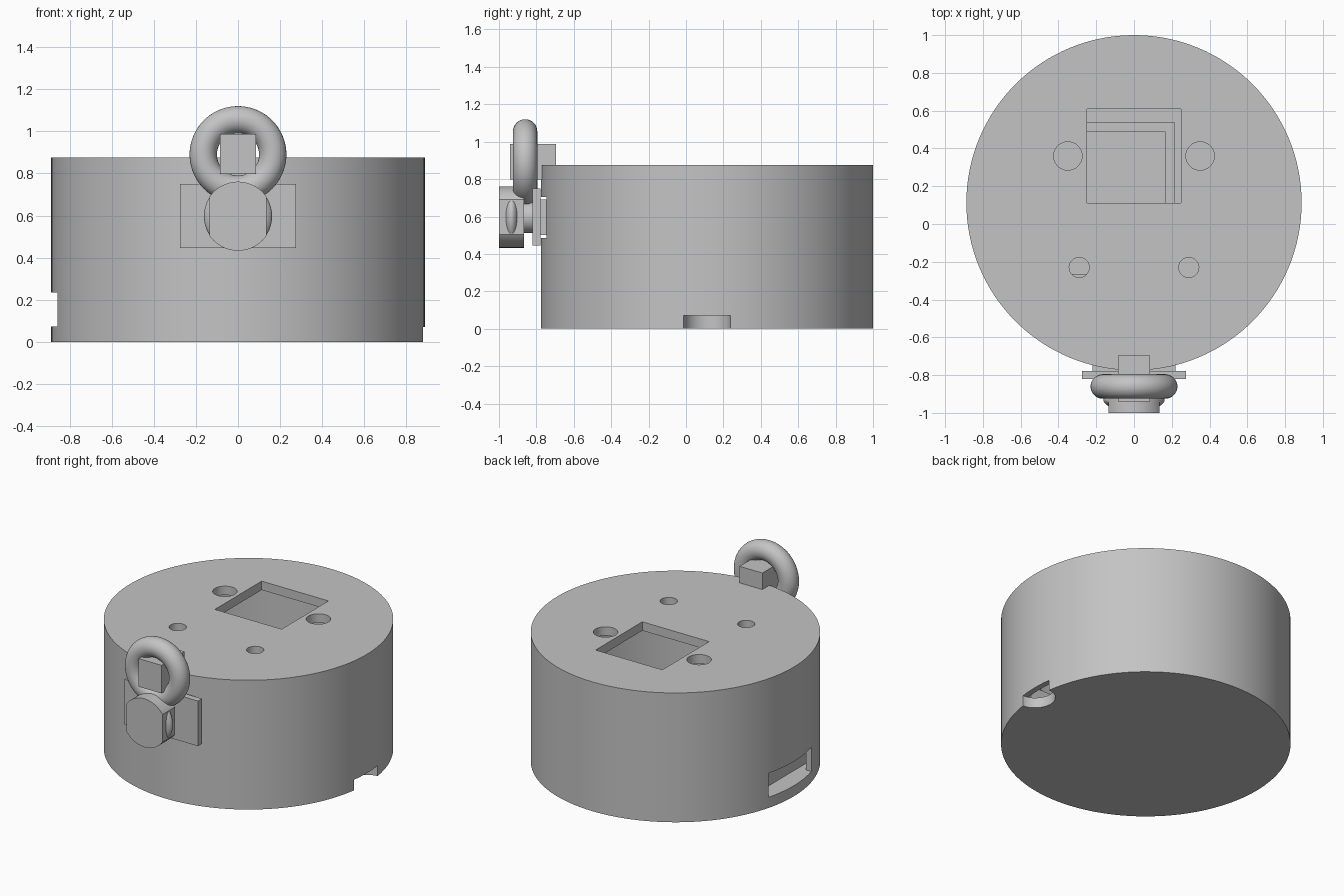
import bpy
from math import pi, radians

if "Cube" in bpy.data.objects:
    bpy.data.objects.remove(bpy.data.objects["Cube"], do_unlink=True)

grey = bpy.data.materials.new("plain grey")
grey.use_nodes = True
COLOUR = (0.55, 0.55, 0.55, 1)
grey.diffuse_color = COLOUR
grey.node_tree.nodes["Principled BSDF"].inputs["Base Color"].default_value = COLOUR

CY = 0.1125      # centre of the round housing in y
R = 0.8875       # housing radius
HEIGHT = 0.875


def finish(name):
    ob = bpy.context.object
    ob.name = name
    ob.data.name = name
    ob.data.materials.clear()
    ob.data.materials.append(grey)
    return ob


def box(name, x, y, z):
    """Box from (low, high) pairs along each axis."""
    bpy.ops.mesh.primitive_cube_add(size=1)
    ob = finish(name)
    ob.location = [(a + b) / 2 for a, b in (x, y, z)]
    ob.scale = [b - a for a, b in (x, y, z)]
    bpy.ops.object.transform_apply(location=True, rotation=False, scale=True)
    return ob


def upright(name, x, y, r, z, sides=64):
    """Vertical cylinder between two heights."""
    bpy.ops.mesh.primitive_cylinder_add(
        vertices=sides, radius=r, depth=z[1] - z[0], location=(x, y, sum(z) / 2))
    return finish(name)


def facing(name, r, y, z, sides=64):
    """Cylinder along y, centred on x = 0."""
    bpy.ops.mesh.primitive_cylinder_add(
        vertices=sides, radius=r, depth=y[1] - y[0],
        location=(0, sum(y) / 2, z), rotation=(pi / 2, 0, 0))
    return finish(name)


def boolean(ob, cutter, operation="DIFFERENCE"):
    mod = ob.modifiers.new("cut", "BOOLEAN")
    mod.operation = operation
    mod.solver = "EXACT"
    mod.object = cutter
    bpy.ops.object.select_all(action="DESELECT")
    bpy.context.view_layer.objects.active = ob
    ob.select_set(True)
    bpy.ops.object.modifier_apply(modifier=mod.name)
    bpy.data.objects.remove(cutter, do_unlink=True)


def smooth(ob):
    bpy.ops.object.select_all(action="DESELECT")
    bpy.context.view_layer.objects.active = ob
    ob.select_set(True)
    bpy.ops.object.shade_smooth_by_angle(angle=radians(30))


# Hollow round housing
housing = upright("housing", 0, CY, R, (0, HEIGHT), 128)
boolean(housing, upright("cavity", 0, CY, 0.85, (0.07, 0.815), 128))

# Square opening and round holes in the lid
lid = (0.75, 1)
boolean(housing, box("lid_opening", (-0.25, 0.25), (0.11, 0.61), lid))
for side in (-1, 1):
    boolean(housing, upright("large_hole", side * 0.35, 0.36, 0.075, lid))
    boolean(housing, upright("small_hole", side * 0.29, -0.23, 0.053, lid))

# Side window, front window and round notch under the rim
boolean(housing, box("side_window", (-1, -0.78), (CY - 0.228, CY + 0.228), (0.072, 0.235)))
boolean(housing, box("front_window", (-0.225, 0.225), (-0.9, -0.69), (0.485, 0.705)))
boolean(housing, upright("rim_notch", R, CY, 0.125, (-0.1, 0.071)))
smooth(housing)

# Open tray on the housing floor
tray = box("inner_tray", (-0.76, 0.215), (CY - 0.4275, CY + 0.4275), (0.06, 0.3))
boolean(tray, box("tray_hollow", (-0.71, 0.165), (CY - 0.3775, CY + 0.3775), (0.1, 0.4)))

# Mount that plugs into the front window
box("mount_plug", (-0.22, 0.22), (-0.79, -0.71), (0.5, 0.69))
box("mount_plate", (-0.275, 0.275), (-0.82, -0.777), (0.445, 0.75))

# Knob with flattened sides, a bulge through the flats and a short stem
KNOB_Z = 0.597
knob = facing("knob", 0.164, (-1, -0.865), KNOB_Z, 96)
boolean(knob, box("knob_flats", (-0.135, 0.135), (-1.1, -0.8), (0.3, 0.9)), "INTERSECT")
smooth(knob)
smooth(facing("knob_stem", 0.085, (-0.87, -0.815), KNOB_Z))
bpy.ops.mesh.primitive_uv_sphere_add(segments=48, ring_count=24, radius=1,
                                     location=(0, -0.933, KNOB_Z))
bulge = finish("knob_bulge")
bulge.scale = (0.162, 0.055, 0.162)
smooth(bulge)

# Hanging ring and the square peg through it
bpy.ops.mesh.primitive_torus_add(
    major_radius=0.165, minor_radius=0.065, major_segments=72, minor_segments=32,
    location=(0, -0.86, 0.89), rotation=(pi / 2, 0, 0))
smooth(finish("hanging_ring"))
box("ring_peg", (-0.085, 0.085), (-0.94, -0.695), (0.797, 0.987))
